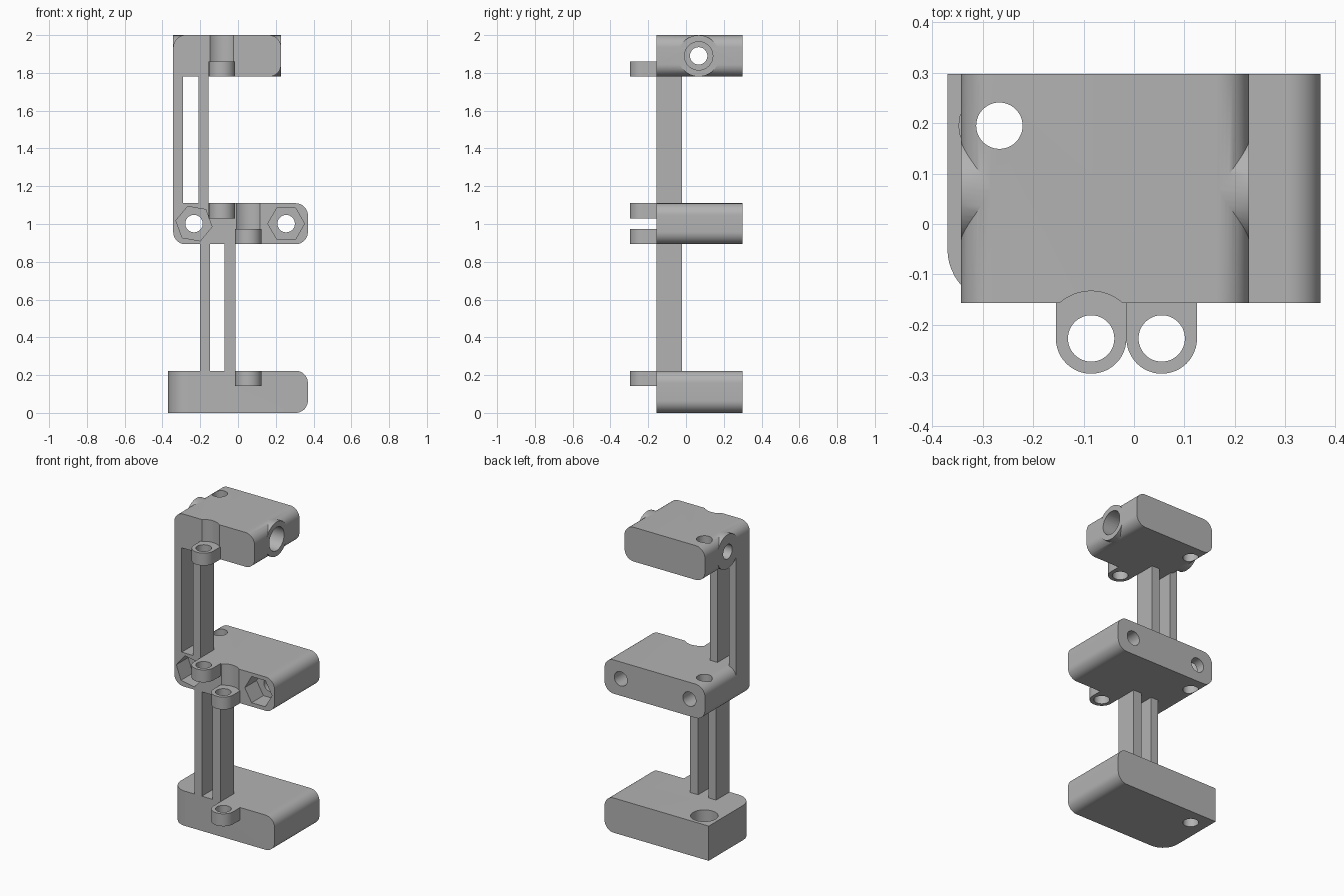
import bpy, bmesh, math
from mathutils import Matrix, Vector

if "Cube" in bpy.data.objects:
    bpy.data.objects.remove(bpy.data.objects["Cube"], do_unlink=True)

grey = bpy.data.materials.new("plain grey")
grey.use_nodes = True
grey.diffuse_color = (0.45, 0.45, 0.45, 1)
grey.node_tree.nodes["Principled BSDF"].inputs["Base Color"].default_value = (0.45, 0.45, 0.45, 1)

FRONT, BACK, PILLAR_BACK = -0.157, 0.298, -0.02
LEFT, RIGHT, TOP_RIGHT = -0.343, 0.37, 0.228
LUG_Y, LUG_R, HOLE_R, HEAD_R = -0.227, 0.07, 0.046, 0.094
FILLET = 0.065


def make(name, bm):
    bmesh.ops.recalc_face_normals(bm, faces=bm.faces)
    mesh = bpy.data.meshes.new(name)
    bm.to_mesh(mesh)
    bm.free()
    ob = bpy.data.objects.new(name, mesh)
    bpy.context.collection.objects.link(ob)
    mesh.materials.append(grey)
    return ob


def prism(name, points, offset):
    """Extrude a closed outline of 3D points along offset."""
    bm = bmesh.new()
    face = bm.faces.new([bm.verts.new(p) for p in points])
    new = bmesh.ops.extrude_face_region(bm, geom=[face])["geom"]
    verts = [g for g in new if isinstance(g, bmesh.types.BMVert)]
    bmesh.ops.translate(bm, vec=Vector(offset), verts=verts)
    return make(name, bm)


def box(name, x, y, z):
    pts = [(x[0], y[0], z[0]), (x[1], y[0], z[0]), (x[1], y[1], z[0]), (x[0], y[1], z[0])]
    return prism(name, pts, (0, 0, z[1] - z[0]))


def arc(cx, cy, r, start, end, n=12):
    angles = [math.radians(start + (end - start) * i / n) for i in range(n + 1)]
    return [(cx + r * math.cos(a), cy + r * math.sin(a)) for a in angles]


def slab(name, x, z, left_round=True):
    """Block with edges rounded along its depth."""
    r = FILLET
    pts = arc(x[1] - r, z[0] + r, r, -90, 0) + arc(x[1] - r, z[1] - r, r, 0, 90)
    if left_round:
        pts += arc(x[0] + r, z[1] - r, r, 90, 180) + arc(x[0] + r, z[0] + r, r, 180, 270)
    else:
        pts += [(x[0], z[1]), (x[0], z[0])]
    return prism(name, [(px, FRONT, pz) for px, pz in pts], (0, BACK - FRONT, 0))


def rod(axis, centre, r, start, end, sides=48, turn=0.0):
    """Cylinder along an axis; centre gives the other two coordinates in order."""
    pts = []
    for i in range(sides):
        a = 2 * math.pi * i / sides + math.radians(turn)
        p = [centre[0] + r * math.cos(a), centre[1] + r * math.sin(a)]
        p.insert(axis, start)
        pts.append(p)
    offset = [0, 0, 0]
    offset[axis] = end - start
    return prism("rod", pts, offset)


def combine(ob, tool, operation):
    mod = ob.modifiers.new(operation, "BOOLEAN")
    mod.operation, mod.object, mod.solver = operation, tool, "EXACT"
    bpy.context.view_layer.objects.active = ob
    bpy.ops.object.modifier_apply(modifier=mod.name)
    bpy.data.objects.remove(tool, do_unlink=True)


def add(ob, tool):
    combine(ob, tool, "UNION")


def cut(ob, tool):
    combine(ob, tool, "DIFFERENCE")


def add_lug(ob, x, z0, z1):
    """Rounded ear with a screw hole."""
    pts = arc(x, LUG_Y, LUG_R, 180, 360, 24) + [(x + LUG_R, FRONT + 0.02), (x - LUG_R, FRONT + 0.02)]
    add(ob, prism("lug", [(px, py, z0) for px, py in pts], (0, 0, z1 - z0)))
    cut(ob, rod(2, (x, LUG_Y), HOLE_R, z0 - 0.02, z1 + 0.02))


LUG_A, LUG_B = -0.085, 0.055
POST = (-0.267, 0.195)

# Base block: square left side, rounded front corner, counterbored post hole
base = slab("base_block", (-RIGHT, RIGHT), (0, 0.223), left_round=False)
r = 0.107
corner = [(-RIGHT - 0.02, FRONT - 0.02), (-RIGHT + r, FRONT - 0.02)]
corner += arc(-RIGHT + r, FRONT + r, r, 270, 180) + [(-RIGHT - 0.02, FRONT + r)]
cut(base, prism("corner", [(x, y, -0.1) for x, y in corner], (0, 0, 0.5)))
add_lug(base, LUG_B, 0.143, 0.223)
cut(base, rod(2, POST, HOLE_R, -0.1, 0.4))
cut(base, rod(2, POST, 0.08, 0.12, 0.4))

# Middle block: two lugs, screw head notch, nut pockets and bolt holes
middle = slab("middle_block", (LEFT, RIGHT), (0.893, 1.11))
add(middle, box("fill", (LEFT, -0.2), (FRONT, PILLAR_BACK), (1.0, 1.11)))
cut(middle, rod(2, (LUG_B, LUG_Y), HEAD_R, 0.973, 1.3))
add_lug(middle, LUG_A, 1.03, 1.11)
add_lug(middle, LUG_B, 0.893, 0.973)
cut(middle, rod(2, POST, HOLE_R, 0.7, 1.3))
for x, turn in ((-0.233, -10), (0.255, 0)):
    cut(middle, rod(1, (x, 1.002), HOLE_R, -0.5, 0.5))
    cut(middle, rod(1, (x, 1.002), 0.097, FRONT - 0.01, FRONT + 0.12, 6, turn))

# Top block: crosswise boss with stepped bore, lug and notch
top = slab("top_block", (LEFT, TOP_RIGHT), (1.78, 2.0))
add(top, box("fill", (LEFT, -0.2), (FRONT, PILLAR_BACK), (1.78, 1.89)))
add(top, rod(0, (0.067, 1.89), 0.1095, LEFT, TOP_RIGHT, 64))
cut(top, rod(2, (LUG_A, LUG_Y), HEAD_R, 1.86, 2.2))
add_lug(top, LUG_A, 1.78, 1.86)
cut(top, rod(2, POST, HOLE_R, 1.6, 2.2))
cut(top, rod(0, (0.067, 1.89), HOLE_R, -0.6, 0.6))
cut(top, rod(0, (0.067, 1.89), 0.075, -0.07, 0.6))

# Twin bars joining the blocks
bars = []
for name, x, z in (
    ("lower_outer_bar", (-0.2, -0.147), (0.223, 0.893)),
    ("lower_inner_bar", (-0.072, -0.014), (0.223, 0.893)),
    ("upper_outer_bar", (LEFT, -0.29), (1.11, 1.78)),
    ("upper_inner_bar", (-0.21, -0.155), (1.11, 1.78)),
):
    bars.append(box(name, x, (FRONT, PILLAR_BACK), z))

# Smooth the round surfaces, keep the edges sharp
bpy.ops.object.select_all(action="DESELECT")
for ob in [base, middle, top] + bars:
    ob.select_set(True)
bpy.context.view_layer.objects.active = base
bpy.ops.object.shade_smooth_by_angle(angle=math.radians(30))
